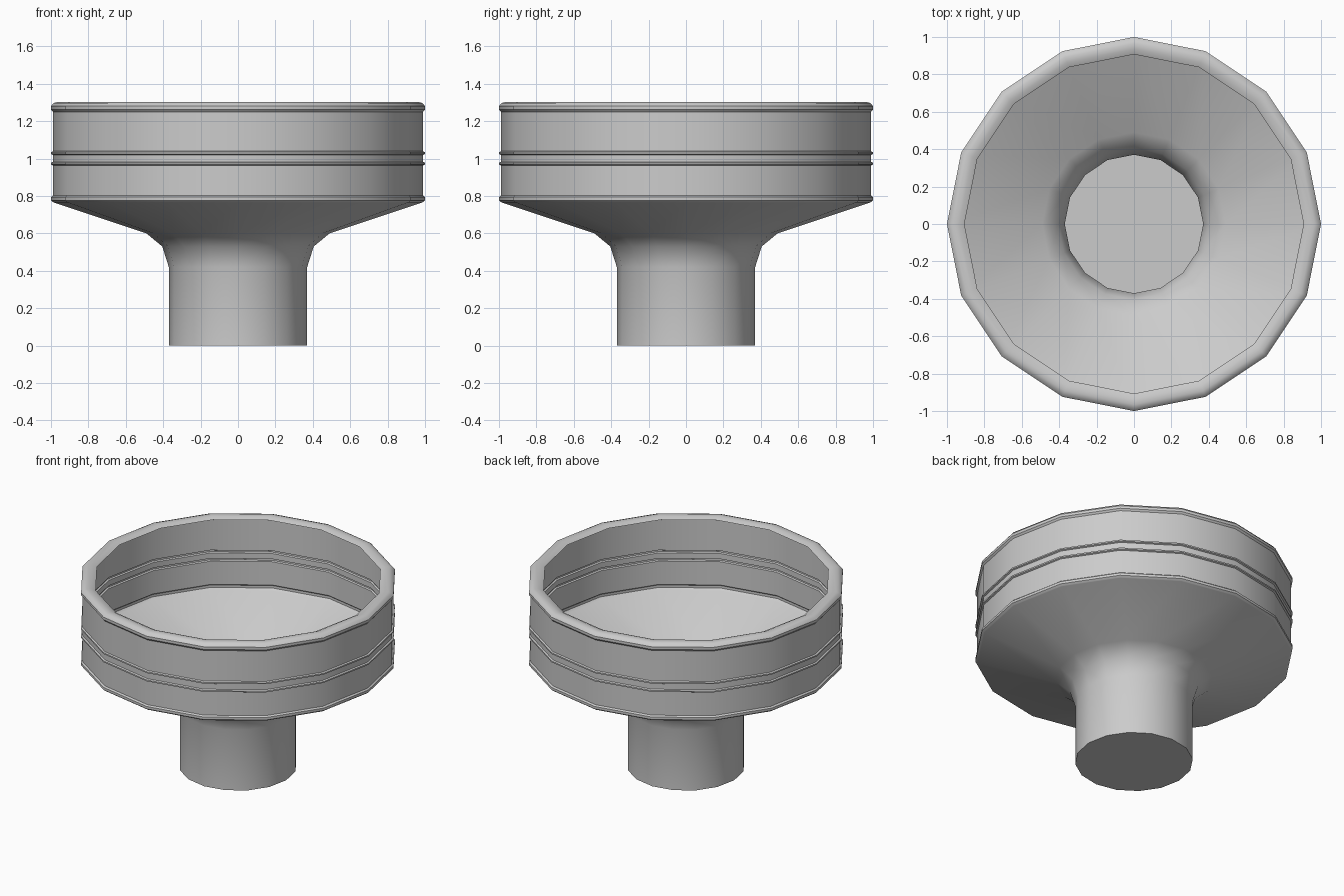
import bpy
import bmesh
from math import cos, sin, tau, radians

if "Cube" in bpy.data.objects:
    bpy.data.objects.remove(bpy.data.objects["Cube"], do_unlink=True)

SIDES = 16
WALL = 0.99
BEAD = 1.0

grey = bpy.data.materials.new("plain grey")
grey.use_nodes = True
colour = (0.6, 0.6, 0.6, 1)
grey.diffuse_color = colour
grey.node_tree.nodes["Principled BSDF"].inputs["Base Color"].default_value = colour


def bead(low, high):
    """Small raised band around the wall between two heights."""
    inset = (high - low) * 0.25
    return [(WALL, low), (BEAD, low + inset), (BEAD, high - inset), (WALL, high)]


def lathe(name, profile):
    """Spin a profile of (radius, height) into a thin shell with a closed base."""
    bm = bmesh.new()
    rings = [[bm.verts.new((r * cos(tau * i / SIDES), r * sin(tau * i / SIDES), z))
              for i in range(SIDES)] for r, z in profile]
    bm.faces.new(reversed(rings[0]))
    for a, b in zip(rings, rings[1:]):
        for i in range(SIDES):
            j = (i + 1) % SIDES
            bm.faces.new((a[i], a[j], b[j], b[i]))
    mesh = bpy.data.meshes.new(name)
    bm.to_mesh(mesh)
    bm.free()
    mesh.materials.append(grey)
    obj = bpy.data.objects.new(name, mesh)
    bpy.context.collection.objects.link(obj)
    bpy.ops.object.select_all(action="DESELECT")
    obj.select_set(True)
    bpy.context.view_layer.objects.active = obj
    bpy.ops.object.shade_smooth_by_angle(angle=radians(35))
    return obj


# Stem, flared neck and sloping floor
stem = [(0.37, 0), (0.37, 0.42), (0.405, 0.53), (0.49, 0.6), (0.985, 0.765)]

# Upright wall with a foot bead and two thin bands
wall = bead(0.768, 0.802) + bead(0.963, 0.982) + bead(1.02, 1.039)

# Rolled rim with an inward lip
rim = [(WALL, 1.25), (BEAD, 1.262), (BEAD, 1.28), (0.987, 1.296),
       (0.965, 1.303), (0.935, 1.301), (0.907, 1.288)]

lathe("funnel_bowl", stem + wall + rim)
